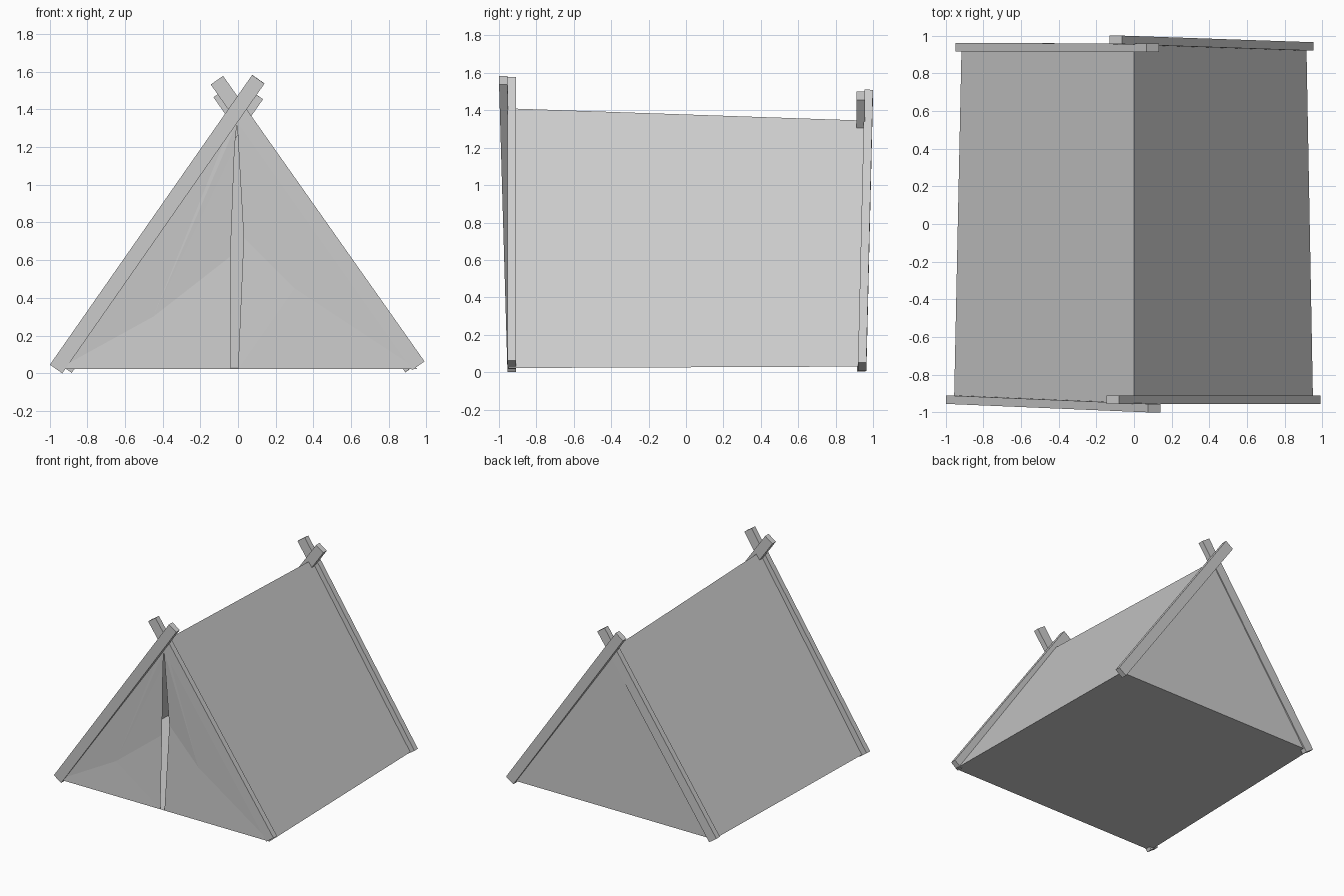
import bpy
import bmesh
from mathutils import Vector, Matrix

if "Cube" in bpy.data.objects:
    bpy.data.objects.remove(bpy.data.objects["Cube"], do_unlink=True)

grey = bpy.data.materials.new("light_grey")
grey.use_nodes = True
grey.diffuse_color = (0.604, 0.604, 0.604, 1)
grey.node_tree.nodes["Principled BSDF"].inputs["Base Color"].default_value = grey.diffuse_color


def add_object(name, bm):
    mesh = bpy.data.meshes.new(name)
    bm.to_mesh(mesh)
    bm.free()
    mesh.materials.append(grey)
    obj = bpy.data.objects.new(name, mesh)
    bpy.context.collection.objects.link(obj)
    return obj


def pole(name, foot, tip, width=0.08, depth=0.045):
    """Square-cut beam between two centre points."""
    foot, tip = Vector(foot), Vector(tip)
    along = (tip - foot).normalized()
    side = along.cross(Vector((0, 1, 0))).normalized()
    out = along.cross(side)
    turn = Matrix((side, out, along)).transposed().to_4x4()
    bm = bmesh.new()
    bmesh.ops.create_cube(bm, size=1)
    size = Matrix.Diagonal((width, depth, (tip - foot).length, 1))
    bm.transform(Matrix.Translation((foot + tip) / 2) @ turn @ size)
    add_object(name, bm)


def panels(name, polygons):
    """Thin cloth made of a few flat polygons."""
    bm = bmesh.new()
    for polygon in polygons:
        bm.faces.new([bm.verts.new(p) for p in polygon])
    bmesh.ops.remove_doubles(bm, verts=bm.verts, dist=0.0001)
    add_object(name, bm)


def fan(centre, rim):
    return [(centre, a, b) for a, b in zip(rim, rim[1:] + rim[:1])]


# Crossed poles at each end; one of each pair leans outward
pole("front_right_pole", (-0.965, -0.932, 0.023), (0.108, -0.977, 1.56))
pole("front_left_pole", (0.957, -0.932, 0.04), (-0.112, -0.932, 1.555))
pole("back_left_pole", (0.92, 0.942, 0.028), (-0.097, 0.977, 1.487))
pole("back_right_pole", (-0.915, 0.938, 0.025), (0.1, 0.935, 1.477))

# Main cover: two sloping sides, back wall and ground sheet
end = 0.95
front_apex, back_apex = (0, -end, 1.41), (0, end, 1.345)
front_r, front_l = (-0.955, -end, 0.022), (0.95, -end, 0.022)
back_r, back_l = (-0.915, end, 0.03), (0.915, end, 0.03)
panels("tent_cover", [
    (front_l, back_l, back_apex, front_apex),
    (back_r, front_r, front_apex, back_apex),
    (back_l, back_r, back_apex),
    (front_r, back_r, back_l, front_l),
])

# Door flaps with a narrow slit, sagging slightly inward
slit_top = (-0.005, -end, 1.33)
panels("right_door_flap", fan((-0.45, -0.935, 0.3), [
    front_r, (-0.037, -end, 0.022), (-0.04, -0.925, 0.62),
    (-0.018, -0.945, 1.2), slit_top, front_apex]))
panels("left_door_flap", fan((0.3, -0.94, 0.45), [
    (0, -end, 0.022), front_l, front_apex, slit_top,
    (0.03, -0.93, 0.72)]))
